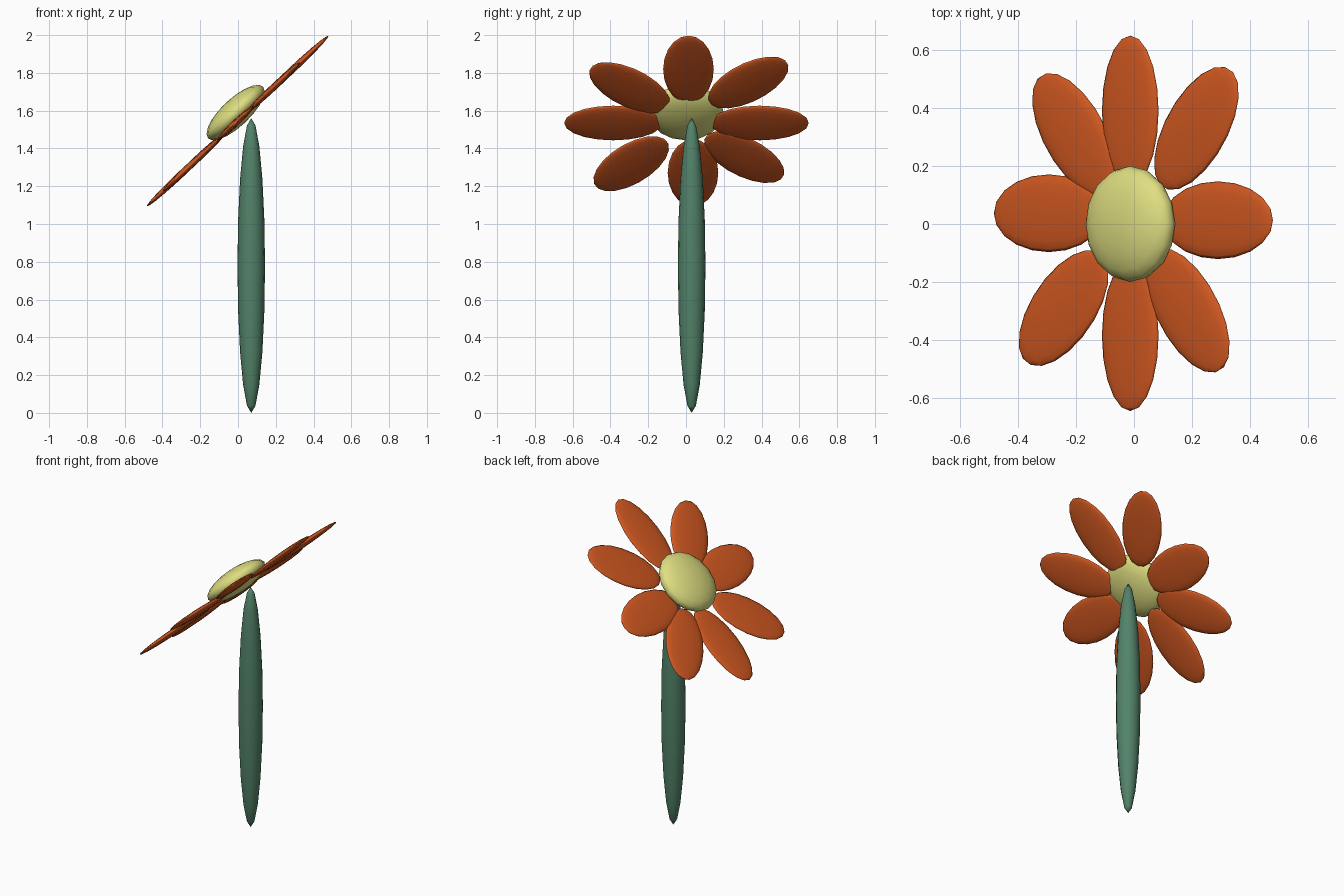
import bpy, math
from mathutils import Matrix, Vector

if "Cube" in bpy.data.objects:
    bpy.data.objects.remove(bpy.data.objects["Cube"])


def material(name, rgb):
    m = bpy.data.materials.new(name)
    m.diffuse_color = (*rgb, 1.0)
    m.use_nodes = True
    m.node_tree.nodes["Principled BSDF"].inputs["Base Color"].default_value = m.diffuse_color
    return m


ORANGE = material("petal orange", (0.65, 0.10, 0.015))
YELLOW = material("pale yellow", (0.73, 0.73, 0.22))
GREEN = material("stem green", (0.085, 0.225, 0.14))


def ellipsoid(name, matrix, radii, mat, pole_along_x=False):
    """Smooth stretched sphere placed by a matrix."""
    bpy.ops.mesh.primitive_uv_sphere_add(segments=16, ring_count=10, radius=1)
    ob = bpy.context.object
    ob.name = name
    turn = Matrix.Rotation(math.pi / 2, 4, 'Y') if pole_along_x else Matrix.Identity(4)
    ob.data.transform(matrix @ Matrix.Diagonal((*radii, 1)) @ turn)
    ob.data.materials.append(mat)
    bpy.ops.object.shade_smooth()
    return ob


# Stem
ellipsoid("stem", Matrix.Translation((0.07, 0.03, 0.78)), (0.073, 0.073, 0.78), GREEN)

# Tilted flower head frame
head = Matrix.Translation((-0.002, 0, 1.545)) @ Matrix.Rotation(math.radians(-43.2), 4, 'Y')

# Flower centre
ellipsoid("flower_centre", head @ Matrix.Translation((0.023, 0, 0.04)),
          (0.2, 0.2, 0.073), YELLOW)

# Petals: centre in the head plane and direction, slightly irregular
petals = [
    (0.40, 0.013, 0), (0.298, 0.33, 48), (-0.015, 0.39, 90), (-0.279, 0.308, 132),
    (-0.40, 0.037, 180), (-0.33, -0.29, 222), (-0.015, -0.385, 270), (0.257, -0.298, 311),
]
for i, (u, v, angle) in enumerate(petals):
    place = head @ Matrix.Translation((u, v, 0)) @ Matrix.Rotation(math.radians(angle), 4, 'Z')
    ellipsoid(f"petal_{i + 1}", place, (0.26, 0.134, 0.018), ORANGE, True)
